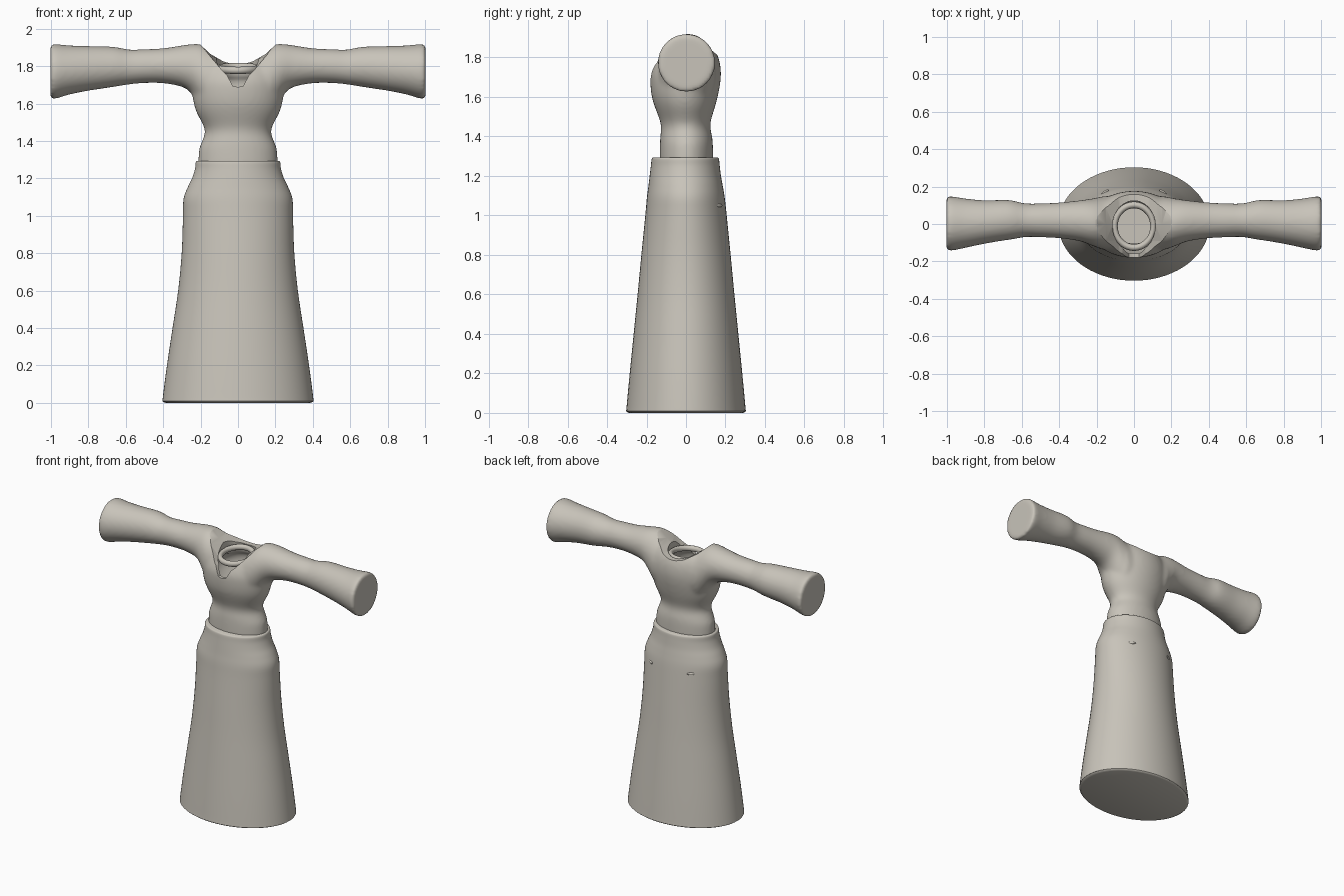
import bpy, bmesh, math
from mathutils import Vector

if "Cube" in bpy.data.objects:
    bpy.data.objects.remove(bpy.data.objects["Cube"])

fabric = bpy.data.materials.new("warm grey fabric")
fabric.diffuse_color = (0.58, 0.55, 0.49, 1)
fabric.use_nodes = True
fabric.node_tree.nodes["Principled BSDF"].inputs["Base Color"].default_value = fabric.diffuse_color
SIDES = 72


def spline(rows, steps):
    """Catmull-Rom interpolation through rows of numbers."""
    if steps == 1:
        return rows
    out = []
    for i in range(len(rows) - 1):
        p0, p1 = rows[max(i - 1, 0)], rows[i]
        p2, p3 = rows[i + 1], rows[min(i + 2, len(rows) - 1)]
        for k in range(steps):
            t = k / steps
            out.append([0.5 * (2 * b + (c - a) * t + (2 * a - 5 * b + 4 * c - d) * t * t
                               + (3 * b - a - 3 * c + d) * t ** 3)
                        for a, b, c, d in zip(p0, p1, p2, p3)])
    out.append(rows[-1])
    return out


def skin(name, rings):
    """Closed surface through equal-length rings of points."""
    bm = bmesh.new()
    loops = [[bm.verts.new(p) for p in ring] for ring in rings]
    n = len(loops[0])
    for a, b in zip(loops, loops[1:]):
        for i in range(n):
            j = (i + 1) % n
            bm.faces.new((a[i], a[j], b[j], b[i]))
    bm.faces.new(loops[0])
    bm.faces.new(loops[-1])
    bmesh.ops.recalc_face_normals(bm, faces=bm.faces)
    mesh = bpy.data.meshes.new(name)
    bm.to_mesh(mesh)
    bm.free()
    mesh.materials.append(fabric)
    obj = bpy.data.objects.new(name, mesh)
    bpy.context.collection.objects.link(obj)
    return obj


def tube(name, rows, axis='z', steps=4):
    """rows: position, low and high of first cross axis, low and high of second."""
    rings = []
    for s, a0, a1, b0, b1 in spline(rows, steps):
        ring = []
        for i in range(SIDES):
            t = 2 * math.pi * i / SIDES
            a = (a0 + a1) / 2 + (a1 - a0) / 2 * math.cos(t)
            b = (b0 + b1) / 2 + (b1 - b0) / 2 * math.sin(t)
            ring.append((a, b, s) if axis == 'z' else (s, a, b))
        rings.append(ring)
    return skin(name, rings)


def activate(obj):
    bpy.ops.object.select_all(action='DESELECT')
    obj.select_set(True)
    bpy.context.view_layer.objects.active = obj


def smooth(obj, angle=40):
    activate(obj)
    bpy.ops.object.shade_smooth_by_angle(angle=math.radians(angle))


def cut(obj, cutter):
    cutter.hide_render = True
    mod = obj.modifiers.new("cut", 'BOOLEAN')
    mod.operation, mod.solver, mod.object = 'DIFFERENCE', 'EXACT', cutter


# Long flared skirt, elliptical, with a flat top rim
skirt = tube("skirt", [
    (0, -.385, .385, -.29, .29), (.008, -.402, .402, -.302, .302),
    (.03, -.402, .402, -.301, .301), (.2, -.38, .38, -.285, .285),
    (.4, -.35, .35, -.265, .265), (.6, -.32, .32, -.245, .245),
    (.8, -.301, .301, -.226, .226), (1.0, -.294, .294, -.206, .206),
    (1.09, -.291, .291, -.198, .196), (1.15, -.27, .27, -.19, .186),
    (1.2, -.246, .246, -.184, .177), (1.25, -.23, .23, -.178, .171),
    (1.285, -.226, .226, -.174, .167), (1.293, -.219, .219, -.168, .161)])
smooth(skirt)

# Bodice: torso joined to both sleeves and blended into one surface
bodice = tube("bodice", [
    (1.26, -.213, .213, -.133, .137), (1.3, -.212, .212, -.133, .137),
    (1.36, -.207, .207, -.132, .136), (1.4, -.192, .192, -.13, .132),
    (1.44, -.178, .178, -.126, .124), (1.48, -.184, .184, -.132, .126),
    (1.55, -.22, .22, -.158, .147), (1.6, -.236, .236, -.173, .16),
    (1.66, -.245, .245, -.18, .172), (1.72, -.245, .245, -.178, .177),
    (1.78, -.235, .235, -.155, .17), (1.83, -.215, .215, -.125, .15),
    (1.88, -.17, .17, -.09, .11), (1.91, -.1, .1, -.05, .07)])
arm = [
    (.13, -.14, .15, 1.52, 1.90), (.2, -.125, .14, 1.58, 1.918),
    (.25, -.105, .132, 1.655, 1.918), (.3, -.09, .125, 1.69, 1.911),
    (.4, -.076, .115, 1.709, 1.896), (.5, -.071, .11, 1.71, 1.891),
    (.58, -.07, .11, 1.703, 1.889), (.65, -.082, .126, 1.692, 1.902),
    (.7, -.089, .129, 1.684, 1.906), (.8, -.106, .127, 1.669, 1.908),
    (.9, -.127, .136, 1.649, 1.911), (.97, -.142, .147, 1.628, 1.918),
    (1.003, -.142, .147, 1.625, 1.918)]
sleeves = tube("sleeves", [(-r[0], *r[1:]) for r in reversed(arm)] + arm, axis='x')
activate(bodice)
sleeves.select_set(True)
bpy.ops.object.join()
remesh = bodice.modifiers.new("blend", 'REMESH')
remesh.mode, remesh.voxel_size = 'VOXEL', 0.012
relax = bodice.modifiers.new("relax", 'SMOOTH')
relax.factor, relax.iterations = 0.5, 9

# Hollow inside of the torso
hollow = tube("hollow_cutter", [
    (1.31, -.18, .18, -.11, .115), (1.44, -.155, .155, -.105, .103),
    (1.55, -.19, .19, -.135, .125), (1.66, -.2, .2, -.158, .15),
    (1.72, -.17, .17, -.155, .15), (1.78, -.118, .118, -.142, .125),
    (2.0, -.118, .118, -.142, .125)])

# Neckline: deep notched V at the front, shallow scoop at the back
front = [(.27, 1.99), (.195, 1.91), (.15, 1.855), (.08, 1.772), (.06, 1.755), (.028, 1.695), (0, 1.688)]
back = [(.27, 1.99), (.195, 1.91), (.15, 1.867), (.08, 1.826), (.06, 1.82), (.028, 1.813), (0, 1.811)]


def v_ring(half, y):
    pts = half + [(-x, z) for x, z in reversed(half[:-1])]
    return [(x, y, z) for x, z in pts]


neckline = skin("neckline_cutter", [v_ring(front, -.3), v_ring(front, -.09),
                                    v_ring(back, .0), v_ring(back, .3)])
cut(bodice, hollow)
cut(bodice, neckline)
activate(bodice)
bpy.ops.object.convert(target='MESH')
for helper in (hollow, neckline):
    bpy.data.objects.remove(helper)
smooth(bodice)

# Rolled collar ring, slightly higher at the back
bpy.ops.mesh.primitive_torus_add(major_radius=.103, minor_radius=.016, major_segments=64,
                                 minor_segments=16, location=(0, -.012, 1.788),
                                 rotation=(math.radians(5), 0, 0))
collar = bpy.context.object
collar.name = "collar"
collar.scale = (1, 1.11, 1.2)
collar.data.materials.append(fabric)
smooth(collar)

# Small fabric creases at the back of the hips
for side in (-1, 1):
    bpy.ops.mesh.primitive_uv_sphere_add(segments=16, ring_count=8, radius=1,
                                         location=(side * .16, .166, 1.05),
                                         rotation=(0, 0, side * -.65))
    crease = bpy.context.object
    crease.name = "crease"
    crease.scale = (.03, .008, .009)
    crease.data.materials.append(fabric)
    smooth(crease)
